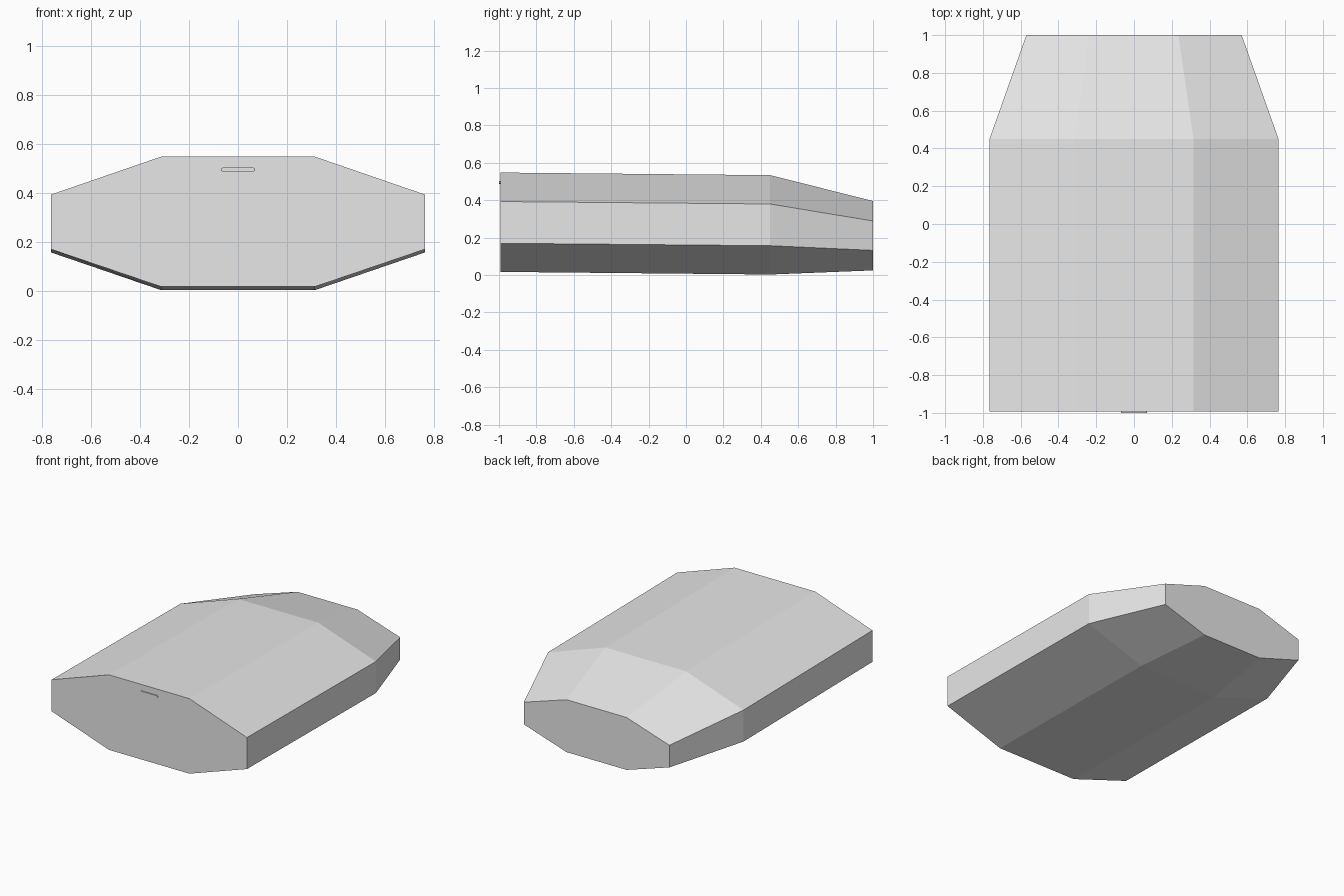
import bpy, bmesh

cube = bpy.data.objects.get("Cube")
if cube:
    bpy.data.objects.remove(cube, do_unlink=True)


def material(name, value):
    mat = bpy.data.materials.new(name)
    mat.use_nodes = True
    color = (value, value, value, 1)
    mat.diffuse_color = color
    mat.node_tree.nodes["Principled BSDF"].inputs["Base Color"].default_value = color
    return mat


def octagon(y, flat, wide, z):
    """Ring of eight points: flat top and bottom, upright sides."""
    half = [(flat, z[0]), (wide, z[1]), (wide, z[2]), (flat, z[3])]
    return [(x, y, h) for x, h in half] + [(-x, y, h) for x, h in reversed(half)]


def loft(name, rings, mat):
    """Join the rings with quads and cap both ends."""
    bm = bmesh.new()
    loops = [[bm.verts.new(p) for p in ring] for ring in rings]
    for a, b in zip(loops, loops[1:]):
        for i in range(len(a)):
            j = (i + 1) % len(a)
            bm.faces.new((a[i], a[j], b[j], b[i]))
    bm.faces.new(loops[0])
    bm.faces.new(loops[-1])
    bmesh.ops.recalc_face_normals(bm, faces=bm.faces)
    mesh = bpy.data.meshes.new(name)
    bm.to_mesh(mesh)
    bm.free()
    mesh.materials.append(mat)
    obj = bpy.data.objects.new(name, mesh)
    bpy.context.collection.objects.link(obj)
    return obj


grey = material("light grey", 0.8)

# Faceted hull: straight body, then a tapered rear
loft("hull", [
    octagon(-0.993, 0.315, 0.765, (0.017, 0.17, 0.393, 0.548)),
    octagon(0.45, 0.315, 0.765, (0.003, 0.157, 0.38, 0.534)),
    octagon(1.0, 0.235, 0.57, (0.025, 0.132, 0.289, 0.396)),
], grey)

# Small raised tab near the top of the front face
tab_z = (0.486, 0.491, 0.499, 0.504)
loft("front_tab", [
    octagon(-0.99, 0.062, 0.07, tab_z),
    octagon(-1.0, 0.062, 0.07, tab_z),
], grey)
